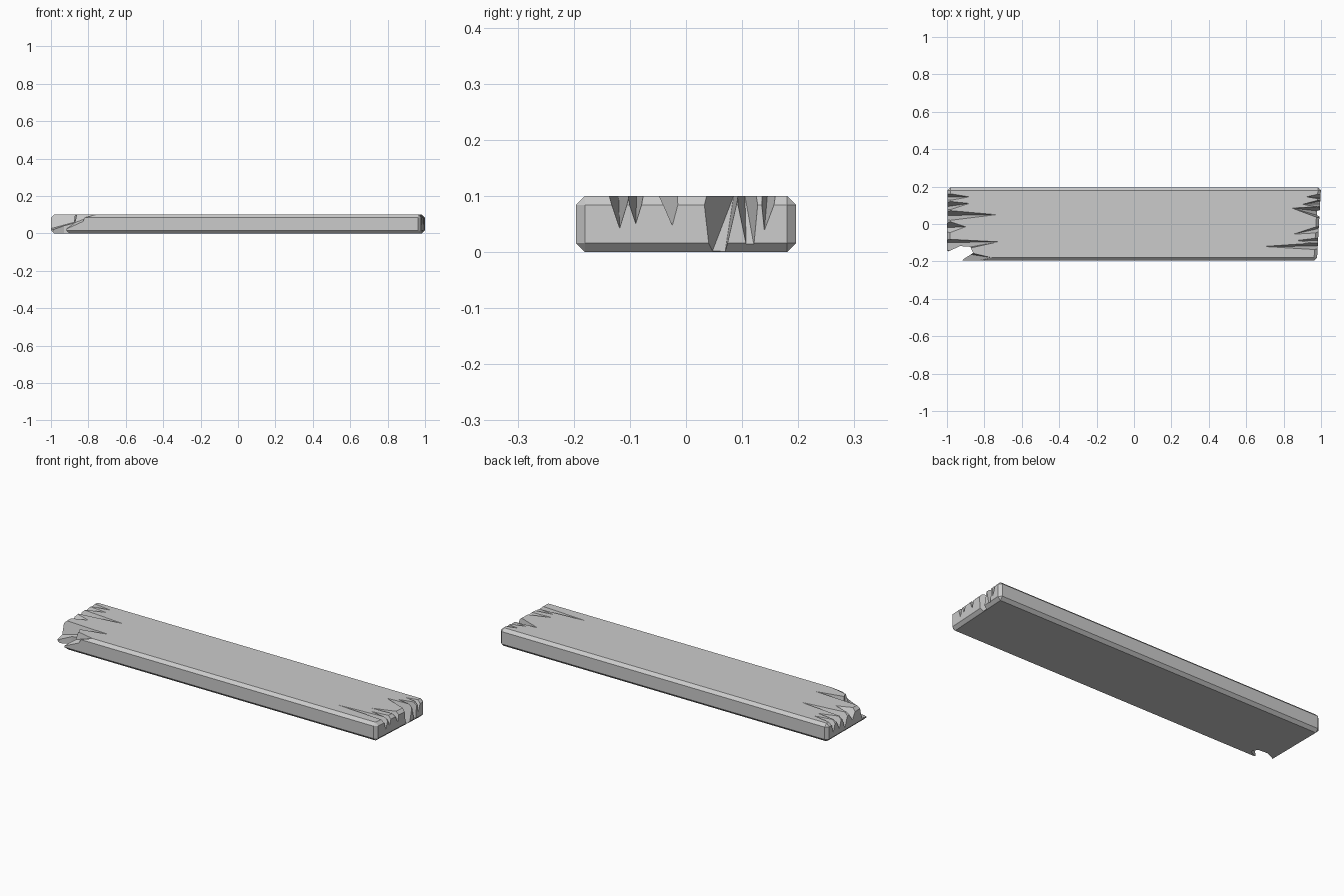
import bpy, bmesh

if "Cube" in bpy.data.objects:
    bpy.data.objects.remove(bpy.data.objects["Cube"])

def new_object(name, bm):
    bmesh.ops.recalc_face_normals(bm, faces=bm.faces)
    me = bpy.data.meshes.new(name)
    bm.to_mesh(me)
    bm.free()
    ob = bpy.data.objects.new(name, me)
    bpy.context.collection.objects.link(ob)
    return ob

def prism(outline, z0, z1):
    bm = bmesh.new()
    face = bm.faces.new([bm.verts.new((x, y, z0)) for x, y in outline])
    ext = bmesh.ops.extrude_face_region(bm, geom=[face])
    for v in ext["geom"]:
        if isinstance(v, bmesh.types.BMVert):
            v.co.z = z1
    return bm

def splinter(side, tip_x, tip_y, y0, y1, low):
    """Pointed wedge: tip on the top face, widening and deepening to the plank end."""
    bm = bmesh.new()
    pts = [(side * tip_x, tip_y, 0.1005)]
    pts += [(side * 1.02, y, 0.14) for y in (y0 - 0.004, y1 + 0.004)]
    pts += [(side * 1.02, y, 0.1) for y in (y0, y1)]
    pts += [(side * 1.02, y, z) for y, z in low]
    bmesh.ops.convex_hull(bm, input=[bm.verts.new(p) for p in pts])
    bmesh.ops.delete(bm, geom=[v for v in bm.verts if not v.link_faces], context='VERTS')
    return bm

# Plank body with chamfered edges, right end slightly skewed
bm = prism([(-1, -0.196), (0.978, -0.196), (1, 0.196), (-0.997, 0.196)], 0, 0.1)
bmesh.ops.bevel(bm, geom=bm.edges[:], offset=0.016, segments=1, affect='EDGES')
plank = new_object("broken_plank", bm)

# Splinter wedges: side, tip x, tip y, opening y range, lowest points (y, z)
wedges = [
    (1, 0.69, -0.12, -0.14, -0.098, [(-0.118, 0.035)]),
    (1, 0.87, -0.088, -0.112, -0.07, [(-0.09, 0.035)]),
    (1, 0.85, -0.055, -0.045, 0.0, [(-0.017, 0.035)]),
    (1, 0.845, 0.085, 0.02, 0.095, [(0.035, -0.03), (0.065, -0.03)]),
    (1, 0.90, 0.105, 0.085, 0.135, [(0.108, -0.01), (0.125, -0.01)]),
    (1, 0.92, 0.145, 0.13, 0.168, [(0.138, 0.02)]),
    (-1, 0.88, 0.145, 0.12, 0.168, [(0.145, 0.03)]),
    (-1, 0.88, 0.11, 0.065, 0.125, [(0.09, 0.03)]),
    (-1, 0.735, 0.05, 0.015, 0.075, [(0.045, 0.02)]),
    (-1, 0.90, -0.015, -0.06, 0.025, [(-0.02, 0.035)]),
    (-1, 0.725, -0.095, -0.16, -0.08, [(-0.15, 0.01), (-0.10, 0.02)]),
    (-1, 0.76, -0.18, -0.26, -0.12, [(-0.24, -0.04), (-0.14, 0.0)]),
]
cutters = [new_object("splinter_cutter", splinter(*w)) for w in wedges]

# Missing corner at the left front, cut right through
corner = [(-1.05, -0.18), (-1, -0.15), (-0.93, -0.118), (-0.875, -0.122),
          (-0.86, -0.155), (-0.915, -0.19), (-0.94, -0.26), (-1.05, -0.26)]
cutters.append(new_object("corner_cutter", prism(corner, -0.05, 0.15)))

for c in cutters:
    m = plank.modifiers.new("cut", 'BOOLEAN')
    m.operation, m.solver, m.object = 'DIFFERENCE', 'EXACT', c

# Bake the cuts and remove the cutters
deps = bpy.context.evaluated_depsgraph_get()
baked = bpy.data.meshes.new_from_object(plank.evaluated_get(deps))
plank.modifiers.clear()
plank.data = baked
for c in cutters:
    bpy.data.objects.remove(c)
